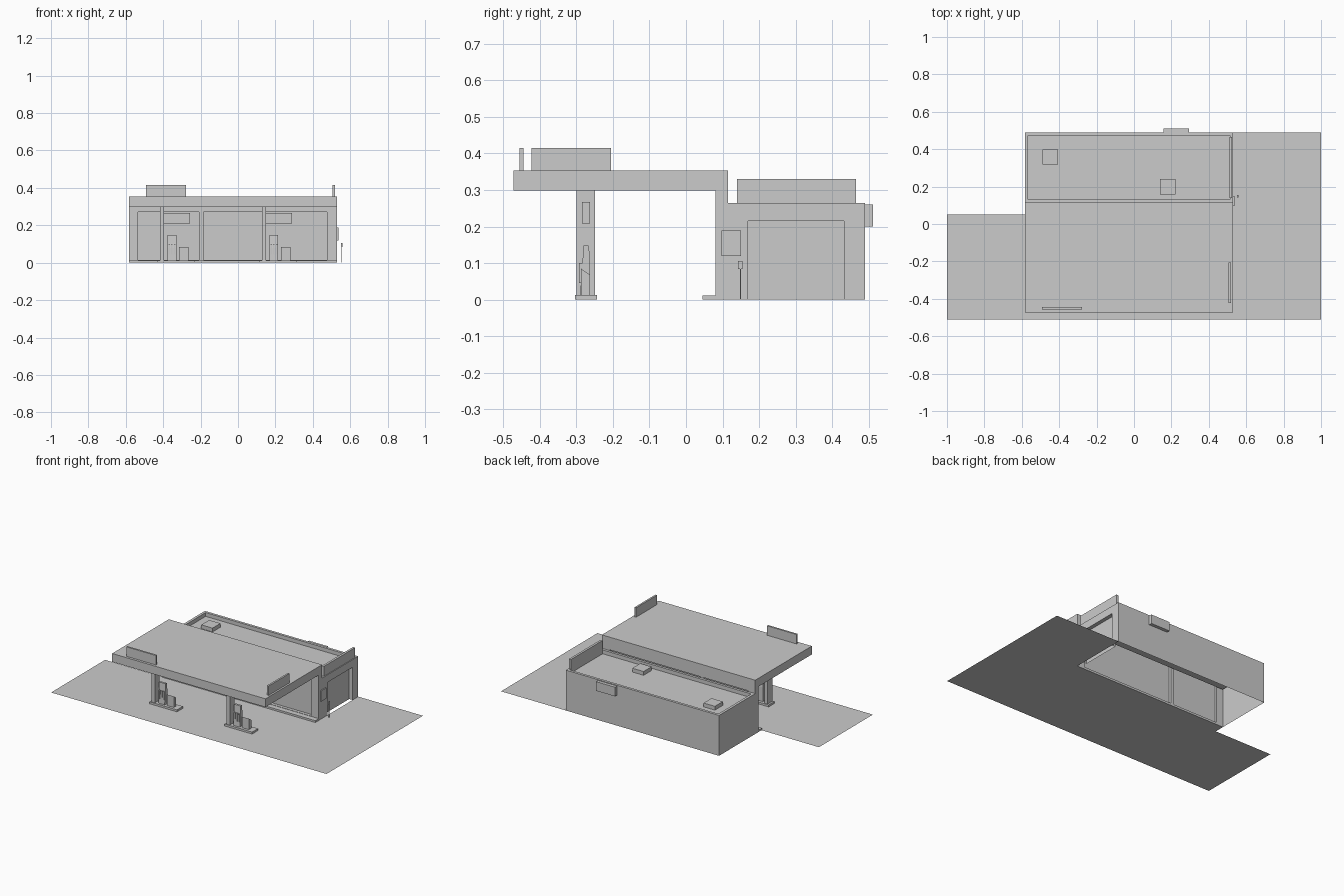
import bpy, bmesh

if "Cube" in bpy.data.objects:
    bpy.data.objects.remove(bpy.data.objects["Cube"])


def finish(name, bm):
    me = bpy.data.meshes.new(name)
    bm.to_mesh(me)
    bm.free()
    ob = bpy.data.objects.new(name, me)
    bpy.context.collection.objects.link(ob)
    return ob


def box(name, x, y, z):
    """Box from (min, max) pairs."""
    bm = bmesh.new()
    bmesh.ops.create_cube(bm, size=1)
    for v in bm.verts:
        v.co = [r[0] if c < 0 else r[1] for c, r in zip(v.co, (x, y, z))]
    return finish(name, bm)


def sheet(name, pts):
    """Single flat polygon."""
    bm = bmesh.new()
    bm.faces.new([bm.verts.new(p) for p in pts])
    return finish(name, bm)


def side_profile(name, x, yz):
    """Side outline extruded along x."""
    bm = bmesh.new()
    f = bm.faces.new([bm.verts.new((x[0], y, z)) for y, z in yz])
    r = bmesh.ops.extrude_face_region(bm, geom=[f])
    for v in r["geom"]:
        if isinstance(v, bmesh.types.BMVert):
            v.co.x = x[1]
    bmesh.ops.recalc_face_normals(bm, faces=bm.faces)
    return finish(name, bm)


L, R, BACK, TOP = -0.583, 0.53, 0.49, 0.265

# Ground, L-shaped sheet that leaves out the building footprint
sheet("forecourt", [(-1, -.51, 0), (1, -.51, 0), (1, .49, 0), (R, .49, 0),
                    (R, .05, 0), (-1, .05, 0)])

# Building shell: open below and in front, sunken roof behind a parapet
bm = bmesh.new()
bmesh.ops.create_cube(bm, size=1)
for v in bm.verts:
    v.co = (L if v.co.x < 0 else R, .115 if v.co.y < 0 else BACK, 0 if v.co.z < 0 else TOP)
bm.normal_update()
roof = [f for f in bm.faces if f.normal.z > .5]
cut = [f for f in bm.faces if f.normal.z < -.5 or f.normal.y < -.5 or f.normal.x > .5]
bmesh.ops.delete(bm, geom=cut, context='FACES_ONLY')
bmesh.ops.inset_region(bm, faces=roof, thickness=.024, use_boundary=True)
r = bmesh.ops.extrude_face_region(bm, geom=roof)
bmesh.ops.delete(bm, geom=roof, context='FACES_ONLY')
bmesh.ops.translate(bm, vec=(0, 0, -.025),
                    verts=[g for g in r["geom"] if isinstance(g, bmesh.types.BMVert)])
finish("building_shell", bm)

# Right wall with a recessed garage door
D0, D1, DZ, DX = .17, .432, .215, R - .025
sheet("right_wall", [(R, .115, 0), (R, D0, 0), (R, D0, DZ), (R, D1, DZ),
                     (R, D1, 0), (R, BACK, 0), (R, BACK, TOP), (R, .115, TOP)])
sheet("garage_door", [(DX, D0, 0), (DX, D1, 0), (DX, D1, DZ), (DX, D0, DZ)])
for name, y in (("door_jamb_front", D0), ("door_jamb_back", D1)):
    sheet(name, [(R, y, 0), (DX, y, 0), (DX, y, DZ), (R, y, DZ)])
sheet("door_head", [(R, D0, DZ), (R, D1, DZ), (DX, D1, DZ), (DX, D0, DZ)])

# Shop front: piers, header, sill and glass
FY = (.08, .115)
for i, x in enumerate([(L, -.535), (-.208, -.185), (.475, R)]):
    box(f"front_pier_{i}", x, FY, (0, .27))
box("front_header", (L, R), FY, (.27, .298))
for i, (a, b) in enumerate([(-.535, -.208), (-.185, .475)]):
    box(f"window_sill_{i}", (a, b), FY, (0, .014))
    sheet(f"window_glass_{i}", [(a, .1, .014), (b, .1, .014), (b, .1, .27), (a, .1, .27)])
box("front_curb", (L, R), (.045, .08), (0, .012))

# Canopy and its sign boards
box("canopy", (L, R), (-.472, .115), (.298, .353))
box("canopy_sign_front", (-.492, -.277), (-.456, -.444), (.353, .415))
box("canopy_sign_right", (.506, .518), (-.422, -.205), (.353, .415))
box("roof_sign_right", (.51, .525), (.14, .465), (TOP, .33))

# Roof boxes, rear air unit and side wall panel
for i, (x, y) in enumerate([(-.448, .358), (.18, .2)]):
    box(f"roof_vent_{i}", (x - .041, x + .041), (y - .041, y + .041), (.24, .265))
box("air_unit", (.158, .295), (BACK, .511), (.2, .26))
box("wall_panel", (R, .536), (.097, .151), (.119, .189))

# Small service post beside the building
box("service_post", (.554, .557), (.147, .151), (0, .085))
box("service_post_head", (.552, .559), (.142, .155), (.084, .106))

# Two pump islands
for n, ox in enumerate((0, .545)):
    def X(a, b):
        return (a + ox, b + ox)
    box(f"island_base_{n}", X(-.43, -.23), (-.304, -.243), (0, .013))
    box(f"canopy_column_{n}", X(-.418, -.395), (-.299, -.249), (.013, .298))
    box(f"island_sign_{n}", X(-.395, -.257), (-.285, -.262), (.209, .267))
    side_profile(f"pump_{n}", X(-.376, -.33),
                 [(-.289, .013), (-.262, .013), (-.262, .105), (-.266, .148),
                  (-.28, .148), (-.283, .105), (-.286, .08)])
    side_profile(f"service_bin_{n}", X(-.316, -.265),
                 [(-.287, .013), (-.262, .013), (-.262, .068), (-.287, .085)])
    for k in range(3):
        x = -.372 + k * .015
        box(f"pump_nozzle_{n}_{k}", X(x, x + .008), (-.292, -.283), (.045, .1))
